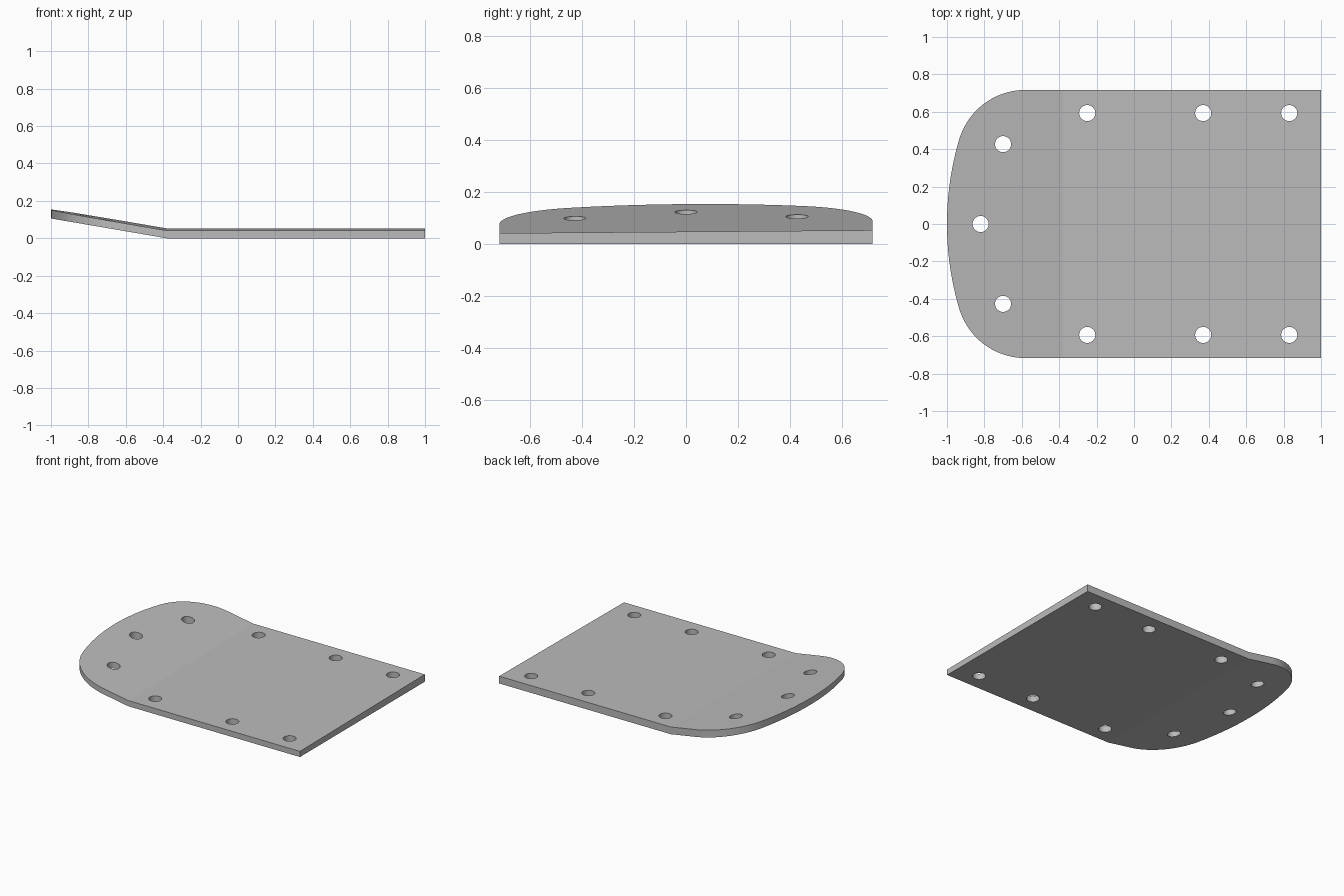
import bpy, bmesh
from math import sin, cos, pi, atan2, radians

if "Cube" in bpy.data.objects:
    bpy.data.objects.remove(bpy.data.objects["Cube"])

HALF_WIDTH = 0.717
BEND_X = -0.38
SLOPE = 0.171
CORNER_R, CORNER_X = 0.37, -0.58
NOSE_R = 1.6
HOLE_R = 0.043


def lift(x):
    """Height of the underside: flat, then rising beyond the bend."""
    return max(0, BEND_X - x) * SLOPE


def thickness(y):
    """The plate thickens a little towards the back."""
    return 0.047 + 0.008 * y


def arc(cx, cy, r, a0, a1, n):
    return [(cx + r * cos(a0 + (a1 - a0) * i / n),
             cy + r * sin(a0 + (a1 - a0) * i / n)) for i in range(n + 1)]


# Outline of the raised nose: tight corners blending into a shallow arc
corner_y = HALF_WIDTH - CORNER_R
nose_x = NOSE_R - 1
join = pi - atan2(corner_y, nose_x - CORNER_X)
upper = arc(CORNER_X, corner_y, CORNER_R, pi / 2, join, 20)
upper += arc(nose_x, 0, NOSE_R, join, pi, 12)[1:]
lower = [(x, -y) for x, y in reversed(upper[:-1])]

# Plate: flat panel and nose share the bend line
bm = bmesh.new()


def vert(x, y):
    return bm.verts.new((x, y, lift(x)))


bend_back, bend_front = vert(BEND_X, HALF_WIDTH), vert(BEND_X, -HALF_WIDTH)
panel = bm.faces.new([vert(1, -HALF_WIDTH), vert(1, HALF_WIDTH), bend_back, bend_front])
nose = bm.faces.new([bend_back] + [vert(*p) for p in upper + lower] + [bend_front])
top = bmesh.ops.extrude_face_region(bm, geom=[panel, nose], use_keep_orig=True)
for v in top["geom"]:
    if isinstance(v, bmesh.types.BMVert):
        v.co.z += thickness(v.co.y)
bmesh.ops.recalc_face_normals(bm, faces=bm.faces)
mesh = bpy.data.meshes.new("bent_plate")
bm.to_mesh(mesh)
bm.free()
plate = bpy.data.objects.new("bent_plate", mesh)
bpy.context.collection.objects.link(plate)

# Grey metal
grey = bpy.data.materials.new("grey_metal")
grey.use_nodes = True
colour = (0.5, 0.5, 0.5, 1)
grey.diffuse_color = colour
grey.node_tree.nodes["Principled BSDF"].inputs["Base Color"].default_value = colour
mesh.materials.append(grey)

# Bolt holes: one at the nose, the rest in mirrored pairs
holes = [(-0.82, 0)]
for x, y in [(-0.7, 0.427), (-0.25, 0.593), (0.37, 0.593), (0.83, 0.593)]:
    holes += [(x, y), (x, -y)]
bm = bmesh.new()
for x, y in holes:
    cyl = bmesh.ops.create_cone(bm, cap_ends=True, segments=48,
                                radius1=HOLE_R, radius2=HOLE_R, depth=1)
    bmesh.ops.translate(bm, verts=cyl["verts"], vec=(x, y, 0))
cut_mesh = bpy.data.meshes.new("hole_cutter")
bm.to_mesh(cut_mesh)
bm.free()
cut_mesh.materials.append(grey)
cutter = bpy.data.objects.new("hole_cutter", cut_mesh)
cutter.hide_render = True
bpy.context.collection.objects.link(cutter)

mod = plate.modifiers.new("bolt_holes", "BOOLEAN")
mod.operation = "DIFFERENCE"
mod.solver = "EXACT"
mod.object = cutter
bpy.ops.object.select_all(action="DESELECT")
plate.select_set(True)
bpy.context.view_layer.objects.active = plate
bpy.ops.object.modifier_apply(modifier=mod.name)
bpy.data.objects.remove(cutter)

# Smooth curved walls while keeping the bend crisp
bpy.ops.object.shade_smooth_by_angle(angle=radians(9))
